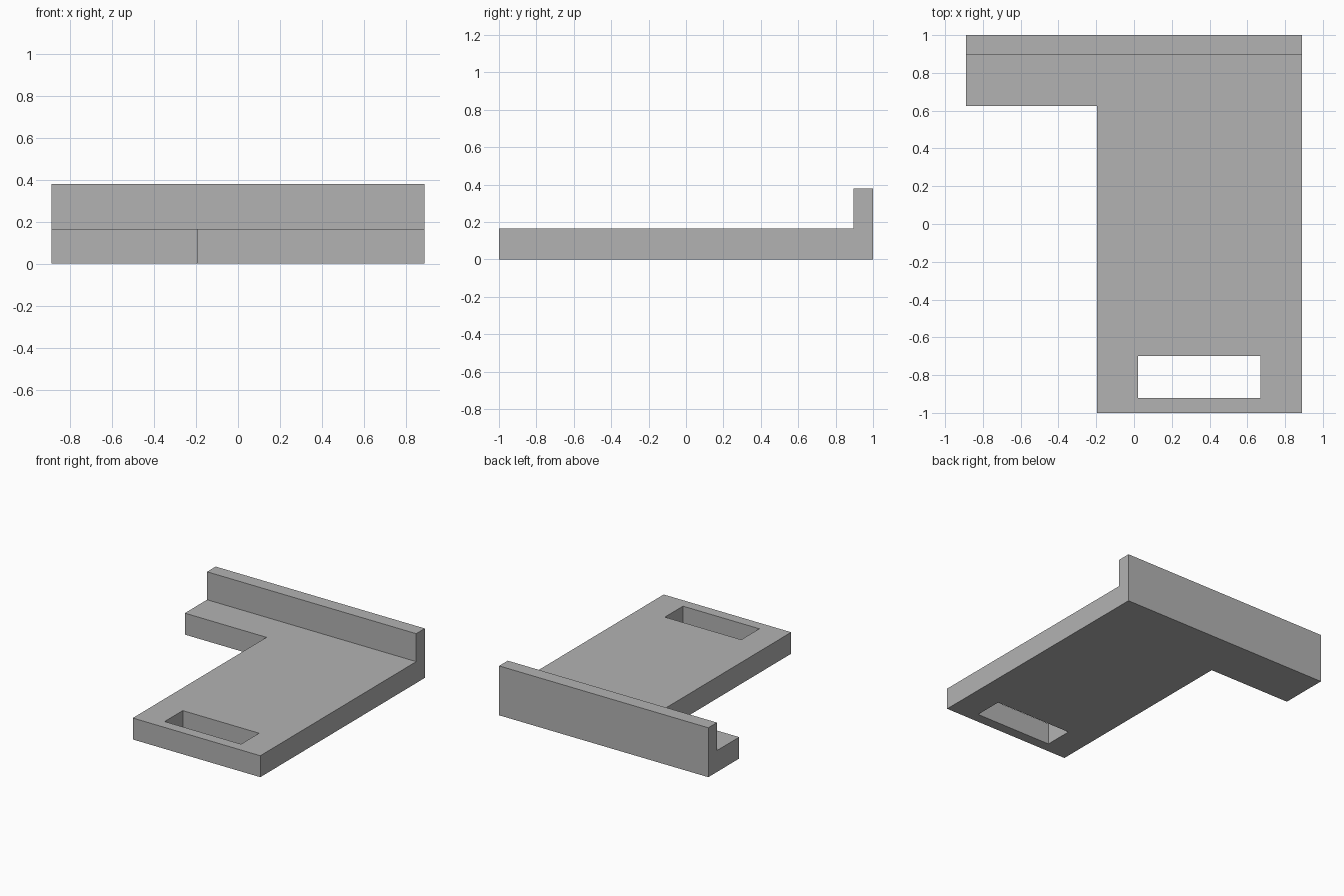
import bpy
import bmesh

cube = bpy.data.objects.get("Cube")
if cube:
    bpy.data.objects.remove(cube, do_unlink=True)

HALF_WIDTH, PLATE_TOP, LIP_TOP, LIP_FRONT = 0.89, 0.165, 0.38, 0.895

# Single grey material
grey = bpy.data.materials.new("plain_grey")
grey.use_nodes = True
colour = (0.45, 0.45, 0.45, 1)
grey.diffuse_color = colour
grey.node_tree.nodes["Principled BSDF"].inputs["Base Color"].default_value = colour


def prism(name, points, offset):
    """Extrude a flat outline along an offset into a solid object."""
    bm = bmesh.new()
    face = bm.faces.new([bm.verts.new(p) for p in points])
    new = bmesh.ops.extrude_face_region(bm, geom=[face])["geom"]
    bmesh.ops.translate(bm, vec=offset,
                        verts=[v for v in new if isinstance(v, bmesh.types.BMVert)])
    bmesh.ops.recalc_face_normals(bm, faces=bm.faces)
    mesh = bpy.data.meshes.new(name)
    bm.to_mesh(mesh)
    bm.free()
    mesh.materials.append(grey)
    obj = bpy.data.objects.new(name, mesh)
    bpy.context.collection.objects.link(obj)
    return obj


def cut(target, name, x0, x1, y0, y1):
    """Cut a rectangular opening right through the target."""
    outline = [(x0, y0, -0.5), (x1, y0, -0.5), (x1, y1, -0.5), (x0, y1, -0.5)]
    cutter = prism(name, outline, (0, 0, 1))
    cutter.hide_render = True
    mod = target.modifiers.new(name, 'BOOLEAN')
    mod.operation = 'DIFFERENCE'
    mod.solver = 'EXACT'
    mod.object = cutter
    bpy.context.view_layer.objects.active = target
    bpy.ops.object.modifier_apply(modifier=name)
    bpy.data.objects.remove(cutter, do_unlink=True)


# Plate with an upright lip along the back edge
profile = [(-1, 0), (1, 0), (1, LIP_TOP), (LIP_FRONT, LIP_TOP),
           (LIP_FRONT, PLATE_TOP), (-1, PLATE_TOP)]
plate = prism("lipped_plate", [(-HALF_WIDTH, y, z) for y, z in profile],
              (2 * HALF_WIDTH, 0, 0))

# Missing front corner, leaving a side arm, and the slot near the front
cut(plate, "corner_cutter", -1.2, -0.195, -1.2, 0.625)
cut(plate, "slot_cutter", 0.02, 0.67, -0.92, -0.70)
